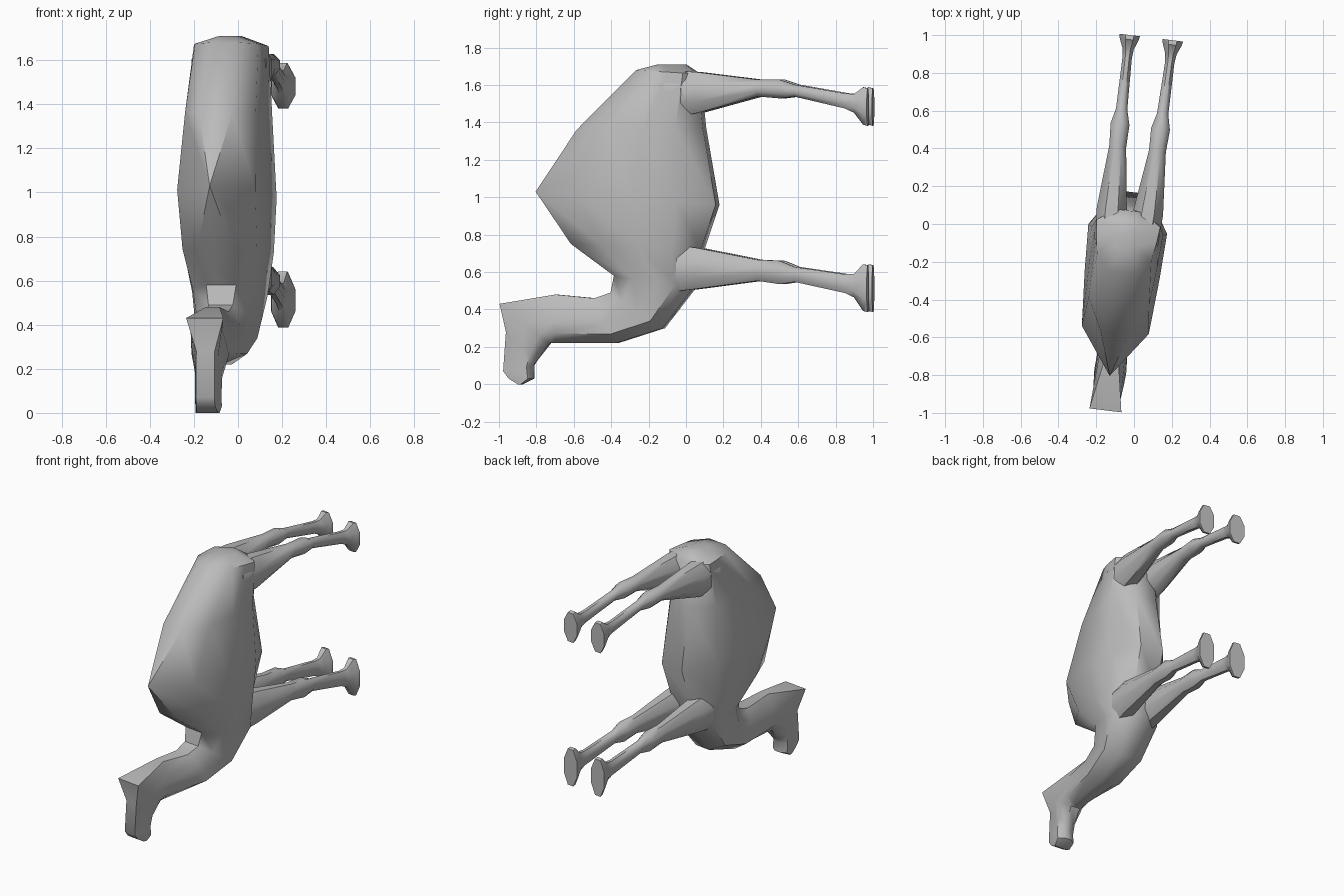
import bpy, bmesh, math
from mathutils import Matrix, Vector

cube = bpy.data.objects.get("Cube")
if cube:
    bpy.data.objects.remove(cube, do_unlink=True)

grey = bpy.data.materials.new("plain grey")
grey.use_nodes = True
colour = (0.5, 0.5, 0.5, 1)
grey.diffuse_color = colour
grey.node_tree.nodes["Principled BSDF"].inputs["Base Color"].default_value = colour

# The whole animal is turned slightly about the vertical axis
heading = Matrix.Translation((-0.03, 0, 0)) @ Matrix.Rotation(math.radians(-7), 4, 'Z')


def loft(name, rings):
    """Skin a closed tube through rings of equal point count and cap both ends."""
    bm = bmesh.new()
    loops = [[bm.verts.new(heading @ point) for point in ring] for ring in rings]
    for lower, upper in zip(loops, loops[1:]):
        for i in range(len(lower)):
            bm.faces.new((lower[i - 1], lower[i], upper[i], upper[i - 1]))
    bm.faces.new(loops[0])
    bm.faces.new(loops[-1])
    bmesh.ops.recalc_face_normals(bm, faces=bm.faces)
    for face in bm.faces:
        face.smooth = True
    mesh = bpy.data.meshes.new(name)
    bm.to_mesh(mesh)
    bm.free()
    mesh.set_sharp_from_angle(angle=math.radians(50))
    mesh.materials.append(grey)
    part = bpy.data.objects.new(name, mesh)
    bpy.context.collection.objects.link(part)


def section(back, belly, width, crest=0.4):
    """Mirrored body section between a (y, z) back point and a (y, z) belly point.

    width is half the breadth, crest is how flat the back edge is."""
    top, bottom = Vector((0, *back)), Vector((0, *belly))
    outline = [(0, crest), (0.25, 0.85), (0.55, 0.95), (0.8, 1), (1, 0.4)]
    right = [top.lerp(bottom, t) + Vector((k * width, 0, 0)) for t, k in outline]
    left = [Vector((-p.x, p.y, p.z)) for p in reversed(right)]
    return right + left


def leg_ring(centre, width, height, boxy):
    """Eight-sided section across a leg; a boxy one fills its rectangle."""
    ring = []
    for i in range(8):
        angle = math.tau * (i + 0.5) / 8
        offset = Vector((math.cos(angle), 0, math.sin(angle)))
        if boxy:
            offset /= max(abs(offset.x), abs(offset.z))
        else:
            offset /= math.cos(math.pi / 8)
        ring.append(centre + Vector((offset.x * width, 0, offset.z * height)))
    return ring


def leg(name, side, hip, foot, bow, depth):
    """Leg reaching along +y from hip height to foot height, arched by bow."""
    # Stations: distance along y, half width, half height
    stations = [(-0.1, 0.08, 0.13), (0.07, 0.08, 0.11), (0.4, 0.045, 0.045),
                (0.52, 0.05, 0.05), (0.6, 0.03, 0.032), (0.87, 0.025, 0.04),
                (0.92, 0.03, 0.05), (0.97, 0.05, 0.1), (0.994, 0.055, 0.1)]
    rings = []
    for y, width, height in stations:
        t = max(y, 0)
        x = side * (0.09 + 0.025 * math.sqrt(t))
        z = hip + (foot - hip) * t + bow * math.sin(math.pi * t)
        # The knee and hoof get the extra depth, the hip stays as it is
        thick = height * (depth if y > 0.2 else 1)
        rings.append(leg_ring(Vector((x, y, z)), width, thick, y > 0.95))
    loft(name, rings)


# Rump, hump, chest, neck, head and muzzle in one skin
loft("body", [
    section(back=(-0.15, 1.71), belly=(0, 1.71), width=0.05),
    section(back=(-0.26, 1.68), belly=(0.07, 1.66), width=0.17),
    section(back=(-0.58, 1.36), belly=(0.1, 1.37), width=0.19),
    section(back=(-0.81, 1.03), belly=(0.17, 0.96), width=0.21, crest=0),
    section(back=(-0.61, 0.75), belly=(0.09, 0.72), width=0.2),
    section(back=(-0.38, 0.58), belly=(0.05, 0.52), width=0.17),
    section(back=(-0.4, 0.49), belly=(-0.12, 0.3), width=0.14),
    section(back=(-0.49, 0.46), belly=(-0.37, 0.22), width=0.12),
    section(back=(-0.7, 0.48), belly=(-0.7, 0.22), width=0.08),
    section(back=(-0.994, 0.43), belly=(-0.73, 0.22), width=0.085, crest=1),
    section(back=(-0.965, 0.28), belly=(-0.8, 0.13), width=0.06, crest=0.7),
    section(back=(-0.98, 0.07), belly=(-0.82, 0.1), width=0.06, crest=0.7),
    section(back=(-0.95, 0.03), belly=(-0.82, 0.03), width=0.06, crest=0.7),
    section(back=(-0.9, 0), belly=(-0.88, 0), width=0.055, crest=0.9),
])

for label, side in (("left", 1), ("right", -1)):
    leg(f"{label}_hind_leg", side, hip=1.55, foot=1.48, bow=0.065, depth=1)
    leg(f"{label}_fore_leg", side, hip=0.62, foot=0.51, bow=0.035, depth=1.25)
